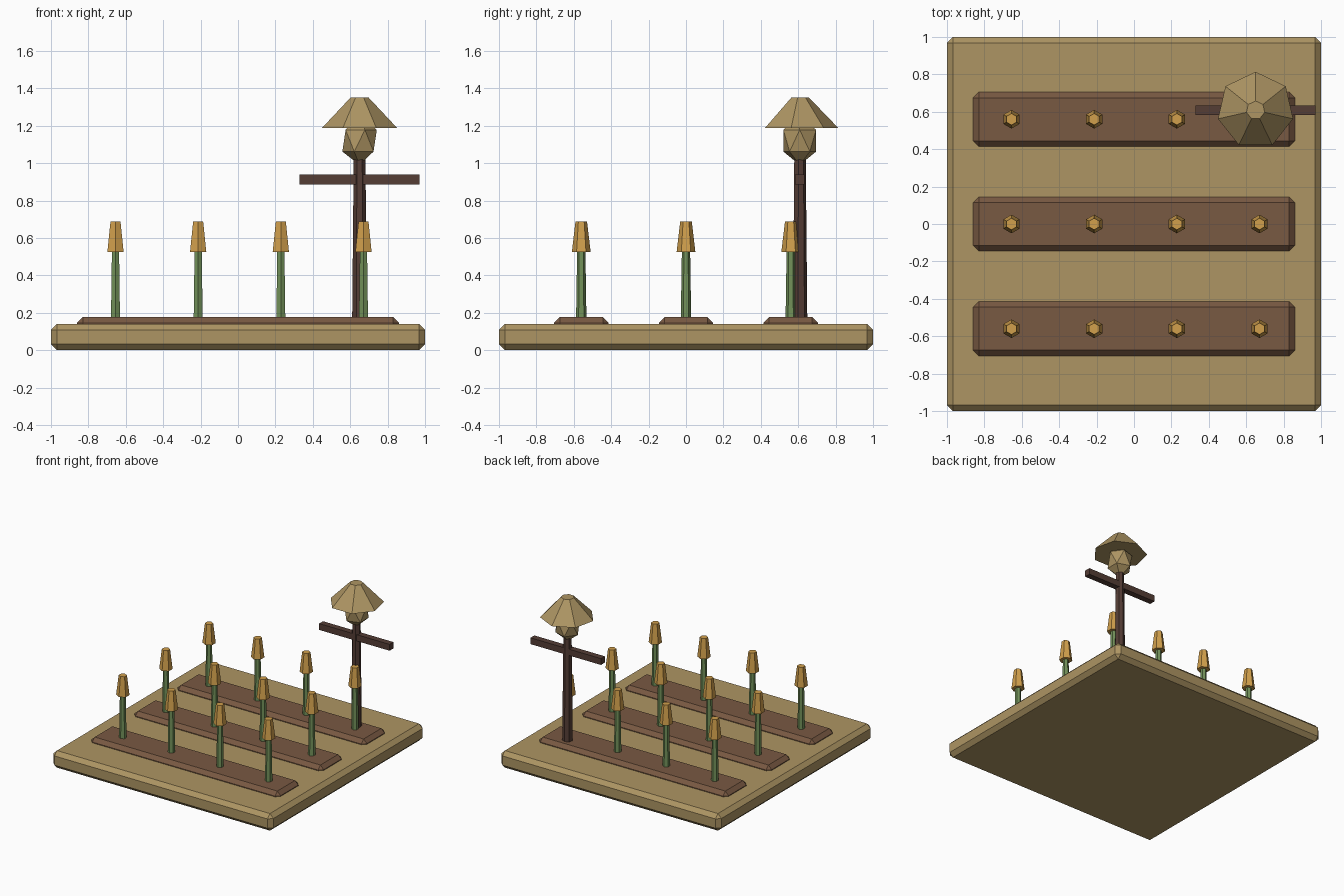
import bpy, bmesh
from mathutils import Matrix

if "Cube" in bpy.data.objects:
    bpy.data.objects.remove(bpy.data.objects["Cube"])


def material(name, rgb):
    m = bpy.data.materials.new(name)
    m.diffuse_color = (*rgb, 1)
    m.use_nodes = True
    m.node_tree.nodes["Principled BSDF"].inputs["Base Color"].default_value = m.diffuse_color
    return m


STRAW = material("straw", (0.42, 0.30, 0.125))
SOIL = material("soil", (0.19, 0.10, 0.055))
STALK = material("stalk_green", (0.17, 0.285, 0.10))
GRAIN = material("grain_gold", (0.64, 0.35, 0.073))
WOOD = material("dark_wood", (0.09, 0.047, 0.036))


def finish(bm, name, mat):
    mesh = bpy.data.meshes.new(name)
    bm.to_mesh(mesh)
    bm.free()
    mesh.materials.append(mat)
    ob = bpy.data.objects.new(name, mesh)
    bpy.context.collection.objects.link(ob)
    return ob


def box(name, centre, size, mat, chamfer=0):
    bm = bmesh.new()
    bmesh.ops.create_cube(bm, size=1, matrix=Matrix.Translation(centre) @ Matrix.Diagonal((*size, 1)))
    if chamfer:
        bmesh.ops.bevel(bm, geom=bm.edges[:], offset=chamfer, offset_type='OFFSET',
                        segments=1, profile=0.5, affect='EDGES')
    return finish(bm, name, mat)


def taper(name, x, y, z0, z1, r0, r1, sides, mat):
    bm = bmesh.new()
    bmesh.ops.create_cone(bm, cap_ends=True, segments=sides, radius1=r0, radius2=r1,
                          depth=z1 - z0, matrix=Matrix.Translation((x, y, (z0 + z1) / 2)))
    return finish(bm, name, mat)


# Field slab
box("field_base", (0, 0, 0.07), (2, 2, 0.14), STRAW, 0.032)

# Soil beds, each with a row of crops
for row in range(3):
    y = -0.56 + 0.56 * row
    box(f"soil_bed_{row}", (0, y, 0.126), (1.72, 0.29, 0.1), SOIL, 0.03)
    for col in range(4):
        x = -0.655 + 0.442 * col
        taper(f"stalk_{row}_{col}", x, y, 0.15, 0.54, 0.028, 0.022, 6, STALK)
        taper(f"grain_head_{row}_{col}", x, y, 0.526, 0.687, 0.05, 0.031, 6, GRAIN)

# Scarecrow
SX, SY = 0.65, 0.608
taper("scarecrow_post", SX, SY, 0.12, 1.05, 0.041, 0.032, 7, WOOD)
box("scarecrow_arms", (SX, SY, 0.912), (0.64, 0.05, 0.052), WOOD)
bm = bmesh.new()
bmesh.ops.create_icosphere(bm, subdivisions=1, radius=1, matrix=Matrix.Translation((SX, SY, 1.12))
                           @ Matrix.Diagonal((0.103, 0.103, 0.13, 1)))
finish(bm, "scarecrow_head", STRAW)
taper("scarecrow_hat", SX, SY, 1.188, 1.35, 0.206, 0.05, 7, STRAW)
